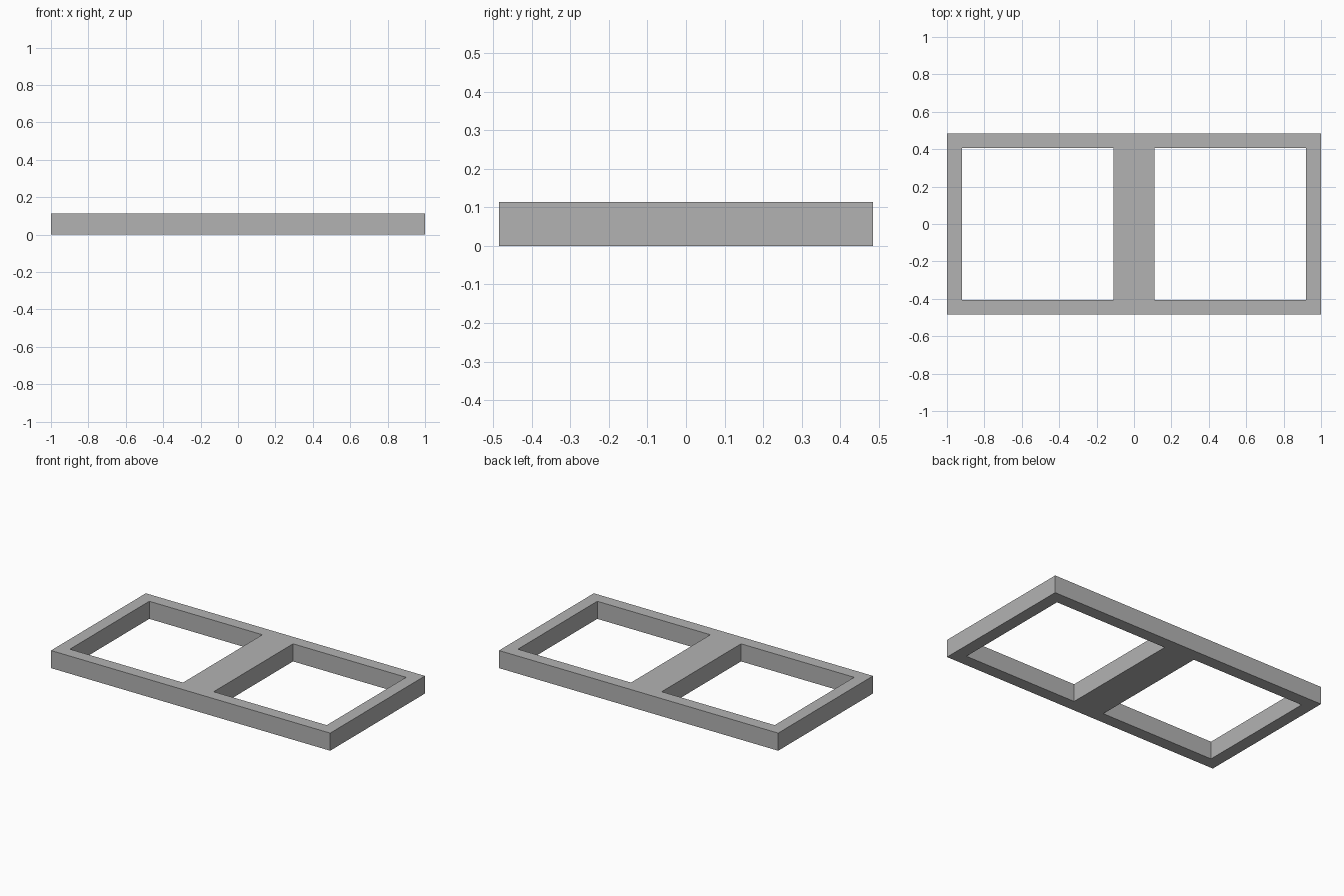
import bpy
import bmesh

cube = bpy.data.objects.get("Cube")
if cube:
    bpy.data.objects.remove(cube, do_unlink=True)

# Frame dimensions
HEIGHT = 0.114
xs = [-1, -0.92, -0.11, 0.11, 0.92, 1]
ys = [-0.485, -0.406, 0.406, 0.485]

# Plain grey material
grey = bpy.data.materials.new("plain_grey")
grey.use_nodes = True
colour = (0.45, 0.45, 0.45, 1)
grey.diffuse_color = colour
bsdf = next(n for n in grey.node_tree.nodes if n.type == 'BSDF_PRINCIPLED')
bsdf.inputs["Base Color"].default_value = colour

# Flat plan with two open windows
bm = bmesh.new()
grid = [[bm.verts.new((x, y, 0)) for y in ys] for x in xs]
for i in range(len(xs) - 1):
    for j in range(len(ys) - 1):
        if j == 1 and i in (1, 3):
            continue
        bm.faces.new((grid[i][j], grid[i + 1][j],
                      grid[i + 1][j + 1], grid[i][j + 1]))

# Raise the plan into a solid frame
base = bm.faces[:]
raised = bmesh.ops.extrude_face_region(bm, geom=base, use_keep_orig=True)
top = [v for v in raised["geom"] if isinstance(v, bmesh.types.BMVert)]
bmesh.ops.translate(bm, verts=top, vec=(0, 0, HEIGHT))
bmesh.ops.recalc_face_normals(bm, faces=bm.faces[:])

mesh = bpy.data.meshes.new("double_window_frame")
bm.to_mesh(mesh)
bm.free()
mesh.materials.append(grey)
frame = bpy.data.objects.new("double_window_frame", mesh)
bpy.context.collection.objects.link(frame)
